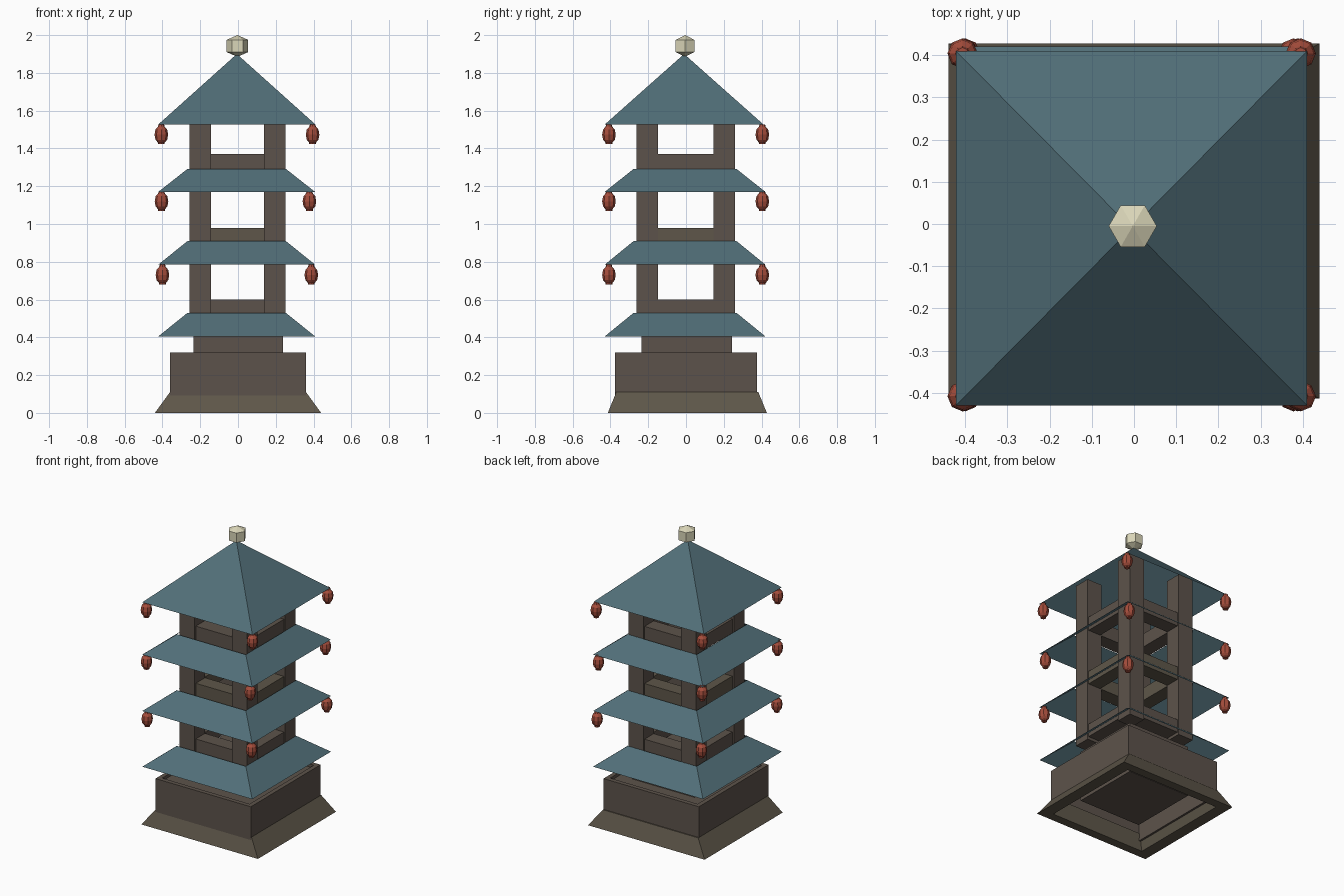
import bpy, bmesh, math

if "Cube" in bpy.data.objects:
    bpy.data.objects.remove(bpy.data.objects["Cube"])


def material(name, rgb):
    m = bpy.data.materials.new(name)
    m.diffuse_color = (*rgb, 1)
    m.use_nodes = True
    m.node_tree.nodes["Principled BSDF"].inputs["Base Color"].default_value = m.diffuse_color
    return m


WOOD = material("dark_brown_wood", (0.108, 0.086, 0.070))
EARTH = material("olive_brown_wood", (0.112, 0.094, 0.067))
TEAL = material("teal_tile", (0.083, 0.158, 0.188))
RED = material("lantern_red", (0.38, 0.075, 0.045))
CREAM = material("pale_finial", (0.70, 0.67, 0.48))


def loft(name, rings, mat, center=(0, 0), sides=4, closed=False):
    """Loft rings of (x radius, y radius, z); a zero radius makes a point."""
    bm = bmesh.new()
    rows = []
    turn, grow = (math.pi / 4, math.sqrt(2)) if sides == 4 else (0, 1)
    for rx, ry, z in rings:
        if rx == 0:
            rows.append([bm.verts.new((*center, z))] * sides)
            continue
        rows.append([bm.verts.new((
            center[0] + grow * rx * math.cos(turn + math.tau * i / sides),
            center[1] + grow * ry * math.sin(turn + math.tau * i / sides), z))
            for i in range(sides)])
    pairs = list(zip(rows, rows[1:]))
    if closed:
        pairs.append((rows[-1], rows[0]))
    for a, b in pairs:
        for i in range(sides):
            j = (i + 1) % sides
            bm.faces.new(dict.fromkeys((a[i], a[j], b[j], b[i])))
    bmesh.ops.recalc_face_normals(bm, faces=bm.faces)
    me = bpy.data.meshes.new(name)
    bm.to_mesh(me)
    bm.free()
    me.materials.append(mat)
    ob = bpy.data.objects.new(name, me)
    bpy.context.collection.objects.link(ob)
    return ob


def box(name, lo, hi, mat):
    c = ((lo[0] + hi[0]) / 2, (lo[1] + hi[1]) / 2)
    rx, ry = (hi[0] - lo[0]) / 2, (hi[1] - lo[1]) / 2
    return loft(name, [(0, 0, lo[2]), (rx, ry, lo[2]), (rx, ry, hi[2]), (0, 0, hi[2])],
                mat, c)


# Base: flared skirt, hollow walls with a thin rim, recessed floor, plinth
loft("base_skirt", [(0.44, 0.421, 0), (0.36, 0.376, 0.11), (0.33, 0.345, 0.11),
                    (0.36, 0.36, 0)], EARTH, (0, 0.007), closed=True)
loft("base_walls", [(0.36, 0.376, 0.06), (0.36, 0.376, 0.32), (0.33, 0.346, 0.32),
                    (0.33, 0.346, 0.06)], WOOD, closed=True)
box("base_floor", (-0.335, -0.35, 0.28), (0.335, 0.35, 0.30), WOOD)
box("plinth", (-0.235, -0.235, 0.09), (0.237, 0.243, 0.44), WOOD)

# Skirt roofs: open sloping shells
for n, (z0, z1) in enumerate([(0.405, 0.53), (0.785, 0.91), (1.17, 1.292)], 1):
    loft(f"skirt_roof_{n}", [(0.415, 0.425, z0), (0.26, 0.272, z1)], TEAL, (-0.007, -0.005))

# Top roof: open pyramid
loft("top_roof", [(0.416, 0.42, 1.527), (0, 0, 1.90)], TEAL, (-0.006, -0.01))

# Corner columns running through every storey into the top roof
for side, x in (("left", -0.201), ("right", 0.195)):
    for face, y in (("front", -0.206), ("back", 0.203)):
        box(f"{face}_{side}_column", (x - 0.057, y - 0.057, 0.49),
            (x + 0.057, y + 0.057, 1.64), WOOD)

# Railing beams between the columns on each storey
for n, (z0, z1) in enumerate([(0.51, 0.60), (0.89, 0.98), (1.275, 1.37)], 1):
    mat = EARTH if n == 2 else WOOD
    for s, name in ((-1, "front"), (1, "back")):
        y = sorted((s * 0.15, s * 0.25))
        box(f"{name}_rail_{n}", (-0.15, y[0], z0), (0.145, y[1], z1), mat)
    for s, name in ((-1, "left"), (1, "right")):
        x = sorted((s * 0.15, s * 0.245))
        box(f"{name}_rail_{n}", (x[0], -0.155, z0), (x[1], 0.15, z1), mat)

# Lanterns: faceted ovals with small caps under the eave corners
LANTERN = [(0, -0.05), (0.018, -0.05), (0.018, -0.042), (0.031, -0.027), (0.036, 0),
           (0.031, 0.027), (0.018, 0.042), (0.014, 0.055), (0, 0.055)]
for n, (z, left, right) in enumerate([(0.73, -0.40, 0.388), (1.12, -0.405, 0.378),
                                      (1.473, -0.406, 0.395)], 1):
    for x in (left, right):
        for y in (-0.408, 0.404):
            loft(f"lantern_{n}", [(r, r, z + h) for r, h in LANTERN], RED, (x, y), 8)

# Finial: hexagonal knob
loft("finial", [(0, 0, 1.885), (0.057, 0.057, 1.91), (0.057, 0.057, 1.975), (0, 0, 2.0)],
     CREAM, (-0.003, -0.005), 6)
